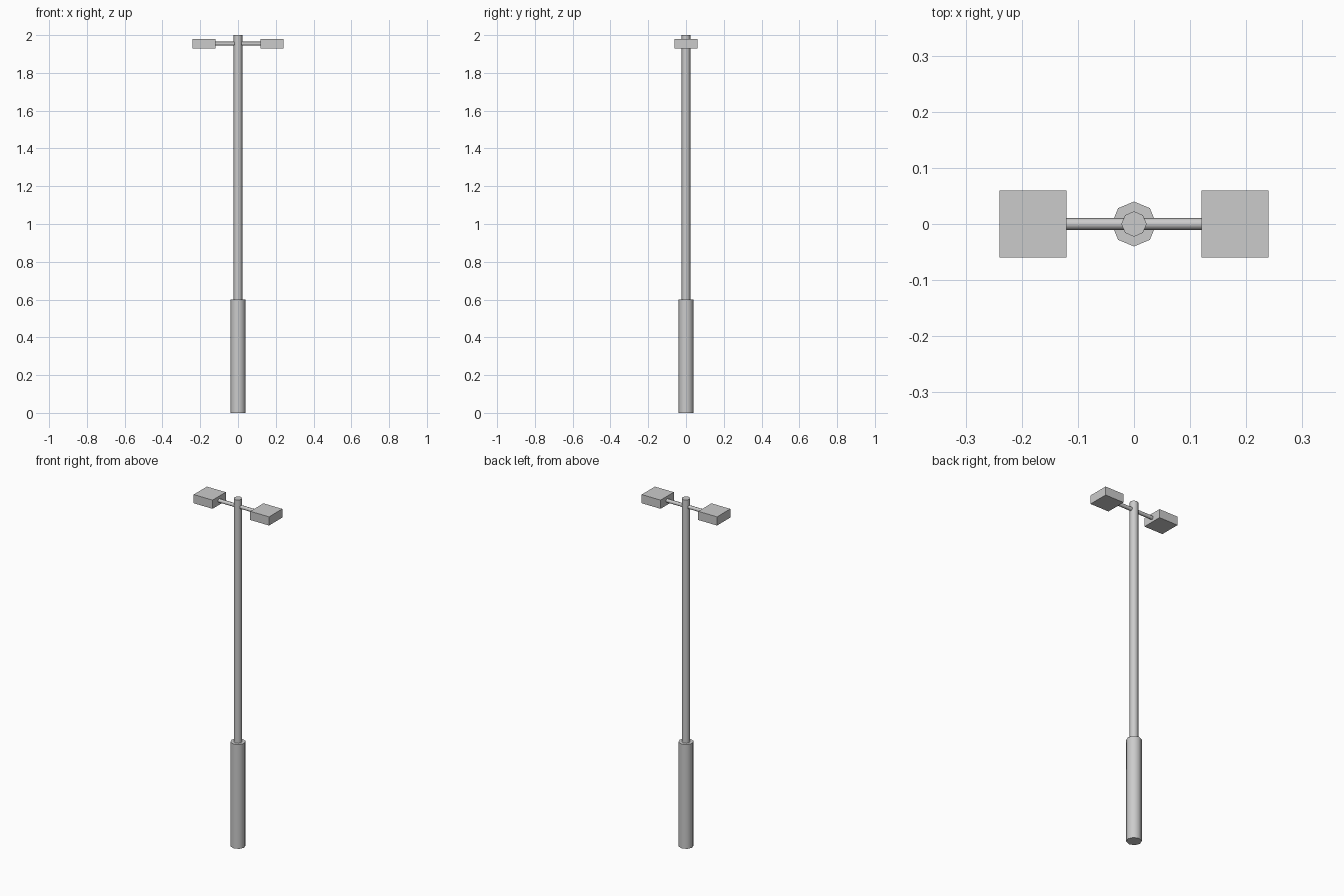
import bpy
from math import radians

if "Cube" in bpy.data.objects:
    bpy.data.objects.remove(bpy.data.objects["Cube"])


def tube(name, radius, length, centre, rotation=(0, 0, 0)):
    bpy.ops.mesh.primitive_cylinder_add(vertices=8, radius=radius, depth=length,
                                        location=centre, rotation=rotation)
    bpy.context.object.name = name
    bpy.ops.object.shade_smooth_by_angle(angle=radians(50))


def box(name, size, centre):
    bpy.ops.mesh.primitive_cube_add(size=1, location=centre)
    ob = bpy.context.object
    ob.name = name
    ob.scale = size
    bpy.ops.object.transform_apply(location=False, rotation=False, scale=True)


# Thick base sleeve and slim pole
tube("base_sleeve", 0.04, 0.6, (0, 0, 0.3))
tube("pole", 0.0225, 1.4, (0, 0, 1.3))

# Cross arm carrying the two lamps
tube("cross_arm", 0.0105, 0.24, (0, 0, 1.955), (0, radians(90), 0))

# Box lamp heads
for side, label in ((-1, "left"), (1, "right")):
    box(f"{label}_lamp_head", (0.12, 0.12, 0.05), (side * 0.18, 0, 1.955))
